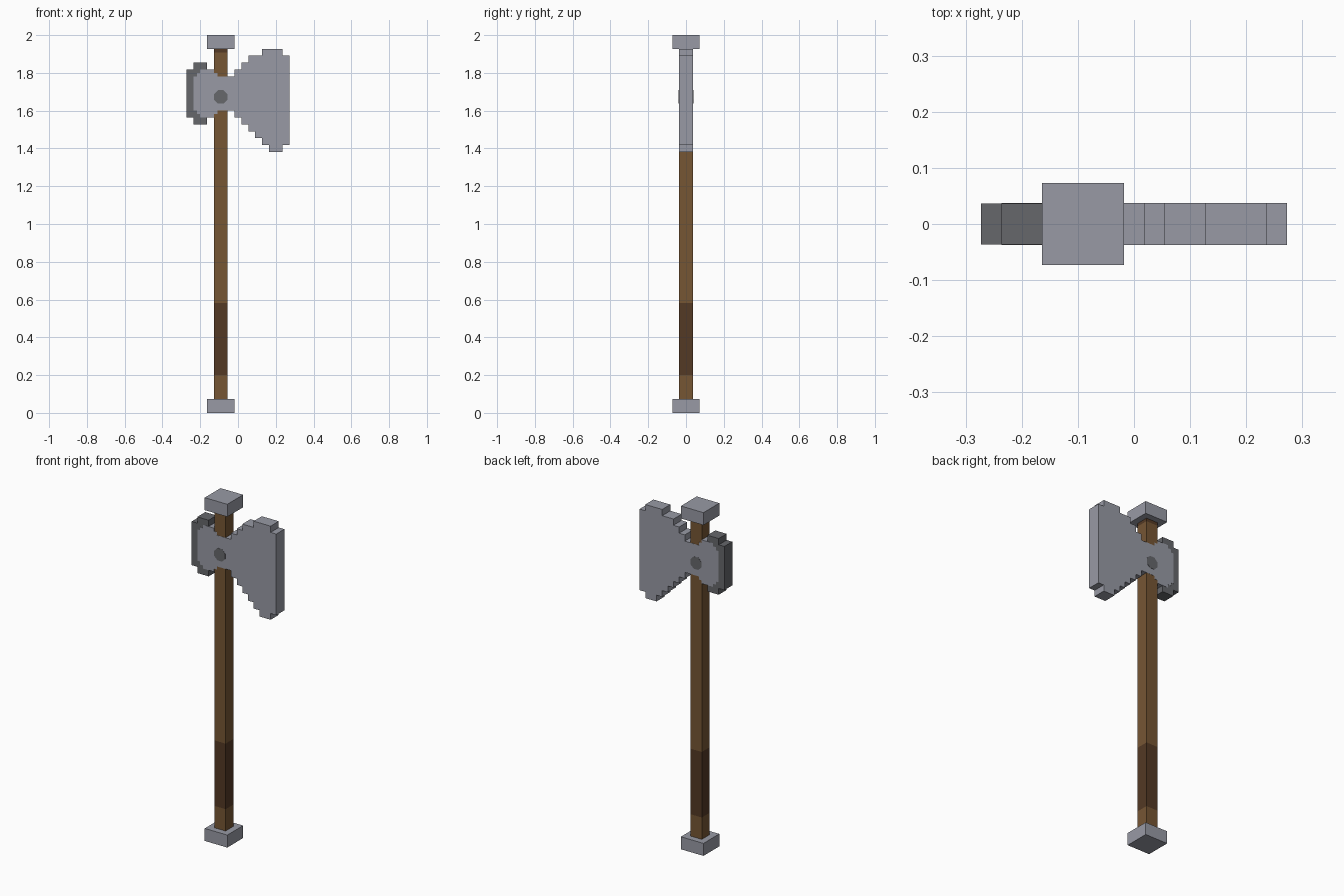
import bpy, bmesh
from math import pi
from mathutils import Matrix

cube = bpy.data.objects.get("Cube")
if cube:
    bpy.data.objects.remove(cube, do_unlink=True)

U = 2 / 55            # one block of the model
SHAFT_X = -2.5        # shaft centre, in blocks
LIFT = 0.03           # tiny offset that keeps painted faces in front


def material(name, rgb):
    mat = bpy.data.materials.new(name)
    mat.use_nodes = True
    mat.diffuse_color = (*rgb, 1)
    mat.node_tree.nodes["Principled BSDF"].inputs["Base Color"].default_value = (*rgb, 1)
    return mat


steel = material("steel", (0.314, 0.323, 0.376))
dark_steel = material("dark_steel", (0.133, 0.136, 0.147))
wood = material("wood", (0.181, 0.093, 0.034))
dark_wood = material("dark_wood", (0.087, 0.041, 0.018))


def finish(bm, name, mat):
    """Scale from blocks to units and make an object."""
    bmesh.ops.recalc_face_normals(bm, faces=bm.faces)
    bmesh.ops.scale(bm, vec=(U, U, U), verts=bm.verts)
    mesh = bpy.data.meshes.new(name)
    bm.to_mesh(mesh)
    bm.free()
    mesh.materials.append(mat)
    obj = bpy.data.objects.new(name, mesh)
    bpy.context.collection.objects.link(obj)
    return obj


def post(name, half, z0, z1, mat):
    """Square block around the shaft axis."""
    bm = bmesh.new()
    size = Matrix.Diagonal((2 * half, 2 * half, z1 - z0, 1))
    place = Matrix.Translation((SHAFT_X, 0, (z0 + z1) / 2))
    bmesh.ops.create_cube(bm, size=1, matrix=place @ size)
    return finish(bm, name, mat)


def stepped_plate(name, columns, end, half, mat):
    """Extrude a stair-stepped outline of (x, bottom, top) columns."""
    upper, lower = [], []
    stops = [c[0] for c in columns[1:]] + [end]
    for (x0, low, high), x1 in zip(columns, stops):
        for x in (x0, x1):
            for line, z in ((upper, high), (lower, low)):
                if not line or line[-1] != (x, z):
                    line.append((x, z))
    bm = bmesh.new()
    outline = lower + upper[::-1]
    face = bm.faces.new([bm.verts.new((x, -half, z)) for x, z in outline])
    new = bmesh.ops.extrude_face_region(bm, geom=[face])["geom"]
    moved = [g for g in new if isinstance(g, bmesh.types.BMVert)]
    bmesh.ops.translate(bm, verts=moved, vec=(0, 2 * half, 0))
    return finish(bm, name, mat)


# Shaft with its dark grip and collar
post("shaft_foot", 1, 2, 5.5, wood)
post("shaft_grip", 1, 5.5, 16, dark_wood)
post("shaft_main", 1, 16, 52.5, wood)
post("shaft_collar", 1, 52.5, 53, dark_wood)

# Square end caps
post("bottom_cap", 2, 0, 2, steel)
post("top_cap", 2, 53, 55, steel)

# Dark hammer behind the blade
stepped_plate("rear_hammer", [(-7.5, 43, 50), (-6.5, 42, 51)], -4.5, 1, dark_steel)

# Axe head: rear cheek, neck across the shaft, flared blade
head = [(-6.5, 44, 49), (-6, 43.5, 49.5), (-5.5, 43, 50),
        (-3.5, 43.5, 49.5), (-3, 44, 49), (-0.5, 43, 50),
        (0.5, 42, 51), (1.5, 41, 52), (2.5, 40, 52),
        (3.5, 39, 53), (4.5, 38, 53), (6.5, 39, 52)]
stepped_plate("axe_head", head, 7.5, 1 + LIFT, steel)

# Rivet through the neck, showing on both faces
bm = bmesh.new()
turn = Matrix.Rotation(pi / 2, 4, "X") @ Matrix.Rotation(pi / 8, 4, "Z")
bmesh.ops.create_cone(bm, cap_ends=True, segments=8, radius1=1.06, radius2=1.06,
                      depth=2 + 4 * LIFT,
                      matrix=Matrix.Translation((SHAFT_X, 0, 46.5 - 0.5)) @ turn)
finish(bm, "neck_rivet", dark_steel)
